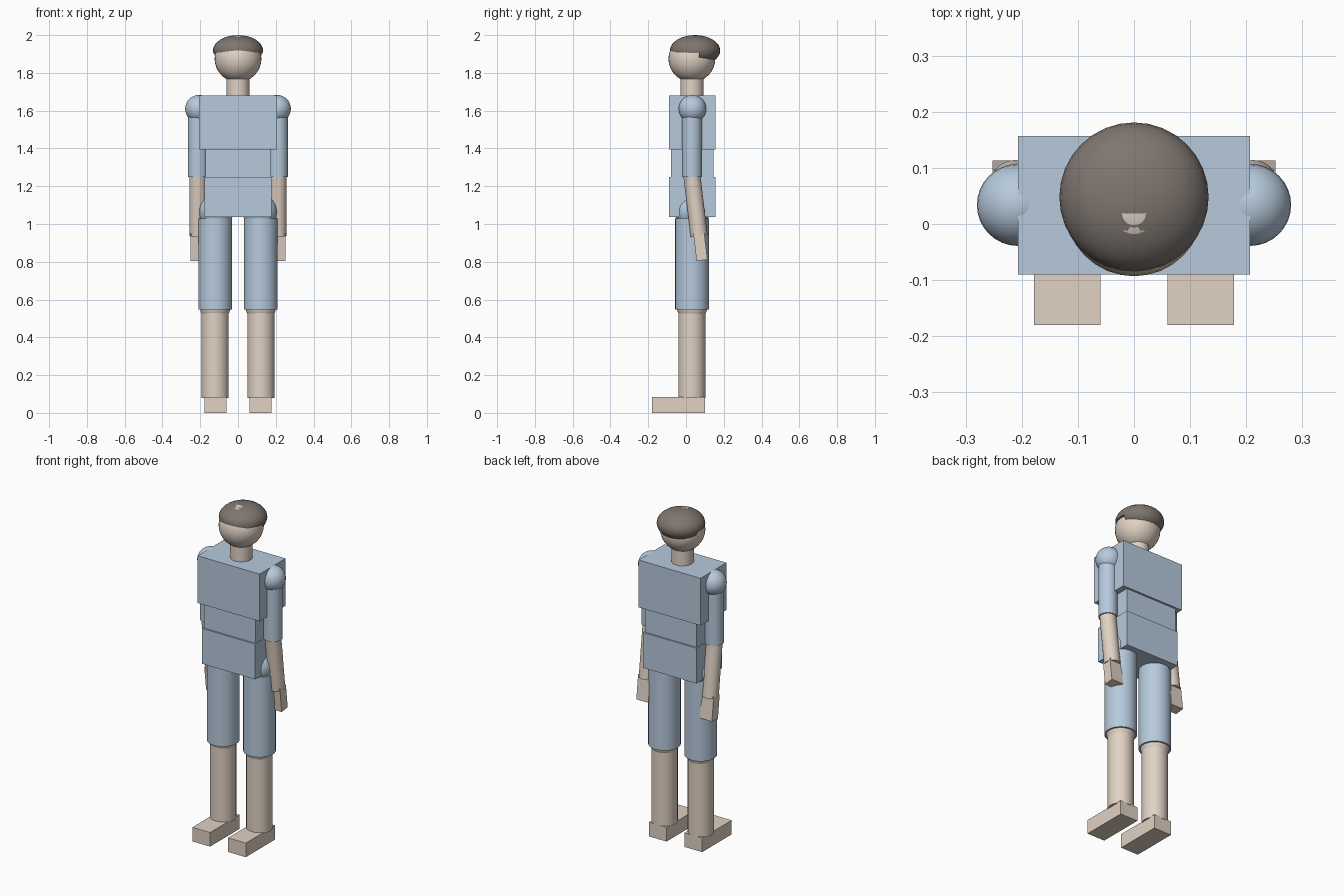
import bpy, math
from mathutils import Matrix, Vector

if "Cube" in bpy.data.objects:
    bpy.data.objects.remove(bpy.data.objects["Cube"])


def material(name, rgb):
    m = bpy.data.materials.new(name)
    m.diffuse_color = (*rgb, 1)
    m.use_nodes = True
    m.node_tree.nodes["Principled BSDF"].inputs["Base Color"].default_value = m.diffuse_color
    return m


SKIN = material("skin", (0.75, 0.64, 0.55))
CLOTH = material("pale blue cloth", (0.47, 0.59, 0.72))
HAIR = material("dark hair", (0.21, 0.18, 0.16))
MID = 0.032  # depth of the body axis


def finish(name, mat, smooth=True):
    ob = bpy.context.object
    ob.name = name
    if mat:
        ob.data.materials.append(mat)
    bpy.ops.object.transform_apply(location=False, rotation=False, scale=True)
    if smooth:
        bpy.ops.object.shade_smooth_by_angle(angle=math.radians(40))
    return ob


def box(name, mat, x, y, z):
    """Box from (min, max) pairs on each axis."""
    bpy.ops.mesh.primitive_cube_add(size=1, location=[(a + b) / 2 for a, b in (x, y, z)])
    bpy.context.object.scale = [b - a for a, b in (x, y, z)]
    return finish(name, mat, False)


def ball(name, mat, loc, r, squash=1):
    bpy.ops.mesh.primitive_uv_sphere_add(segments=32, ring_count=16, radius=r, location=loc)
    bpy.context.object.scale.z = squash
    return finish(name, mat)


def tube(name, mat, x, y, z, r):
    """Upright cylinder between the heights in z."""
    bpy.ops.mesh.primitive_cylinder_add(vertices=32, radius=r, depth=z[1] - z[0],
                                        location=(x, y, sum(z) / 2))
    return finish(name, mat)


# Torso and neck
box("chest", CLOTH, (-0.207, 0.207), (-0.09, 0.157), (1.395, 1.68))
box("waist", CLOTH, (-0.172, 0.172), (-0.08, 0.145), (1.245, 1.40))
box("pelvis", CLOTH, (-0.178, 0.178), (-0.09, 0.155), (1.037, 1.25))
tube("neck", SKIN, 0, MID, (1.67, 1.80), 0.061)

# Head, and flattened hair with the lower front cut away
ball("head", SKIN, (0, 0.031, 1.875), 0.124)
hair = ball("hair", HAIR, (0, 0.048, 1.918), 0.133, 0.082 / 0.133)
cutter = box("hair_cutter", None, (-0.3, 0.3), (-0.3, 0.07), (1.7, 1.907))
bpy.context.view_layer.objects.active = hair
mod = hair.modifiers.new("face opening", 'BOOLEAN')
mod.operation = 'DIFFERENCE'
mod.object = cutter
bpy.ops.object.modifier_apply(modifier=mod.name)
bpy.data.objects.remove(cutter)

for side, s in (("left", 1), ("right", -1)):
    # Arm
    ax = 0.212 * s
    ball(side + "_shoulder", CLOTH, (0.207 * s, 0.034, 1.61), 0.073)
    tube(side + "_upper_arm", CLOTH, ax, MID, (1.25, 1.61), 0.052)
    forearm = tube(side + "_forearm", SKIN, ax, MID, (0.935, 1.27), 0.045)
    hand = box(side + "_hand", SKIN, (ax - 0.04, ax + 0.04),
               (MID - 0.029, MID + 0.029), (0.805, 0.95))
    # Forearm and hand swing back about the elbow
    pivot = Matrix.Translation(Vector((ax, MID, 1.25)))
    swing = pivot @ Matrix.Rotation(math.radians(6.8), 4, 'X') @ pivot.inverted()
    bpy.context.view_layer.update()
    for ob in (forearm, hand):
        ob.matrix_world = swing @ ob.matrix_world

    # Leg
    lx = 0.121 * s
    ball(side + "_hip", CLOTH, (0.117 * s, MID, 1.065), 0.092)
    tube(side + "_thigh", CLOTH, lx, MID, (0.547, 1.03), 0.089)
    ball(side + "_knee", SKIN, (lx, MID, 0.56), 0.08)
    tube(side + "_shin", SKIN, lx, MID - 0.001, (0.08, 0.56), 0.072)
    box(side + "_foot", SKIN, (0.119 * s - 0.059, 0.119 * s + 0.059), (-0.18, 0.10), (0, 0.085))
